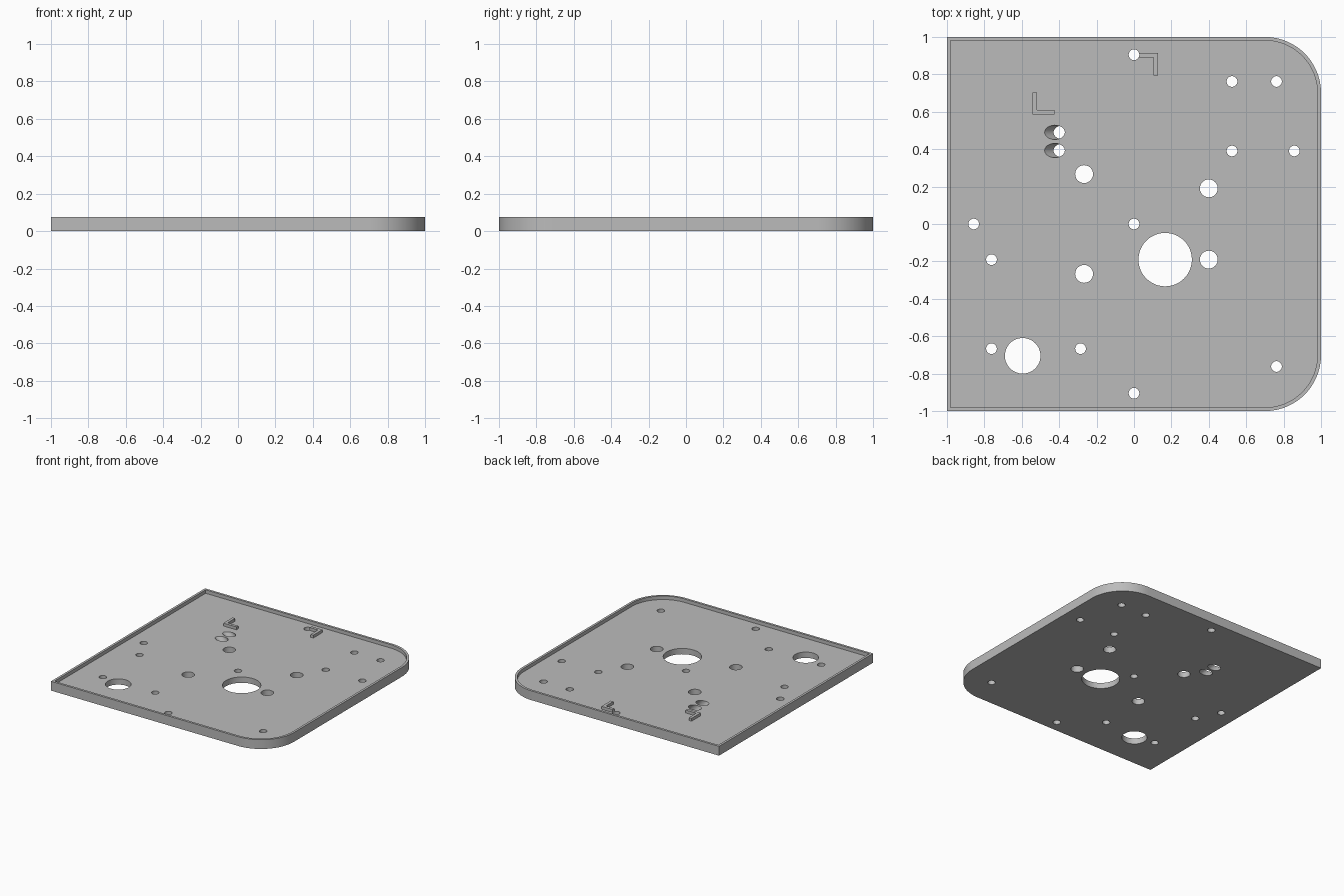
import bpy, bmesh, math
from mathutils import Matrix

if "Cube" in bpy.data.objects:
    bpy.data.objects.remove(bpy.data.objects["Cube"], do_unlink=True)

U = 1 / 105            # drawing unit
HEIGHT = 8 * U
FLOOR = 5 * U
RIM = 2 * U
CORNER = 0.3
GREY = (0.5, 0.5, 0.5, 1)

mat = bpy.data.materials.new("plain_grey")
mat.use_nodes = True
mat.diffuse_color = GREY
mat.node_tree.nodes["Principled BSDF"].inputs["Base Color"].default_value = GREY


def make_object(name, bm):
    bmesh.ops.recalc_face_normals(bm, faces=bm.faces)
    mesh = bpy.data.meshes.new(name)
    bm.to_mesh(mesh)
    bm.free()
    mesh.materials.append(mat)
    obj = bpy.data.objects.new(name, mesh)
    bpy.context.collection.objects.link(obj)
    return obj


def outline(inset):
    """Square with rounded corners on the +x side only."""
    half, r, c = 1 - inset, CORNER - inset, 1 - CORNER
    pts = [(-half, -half)]
    for sign, start in ((-1, -90), (1, 0)):
        for i in range(25):
            a = math.radians(start + i * 90 / 24)
            pts.append((c + r * math.cos(a), sign * c + r * math.sin(a)))
    return pts + [(-half, half)]


def add_ring(bm, pts, z):
    return [bm.verts.new((x, y, z)) for x, y in pts]


# Tray: underside, outer wall, rim, inner wall, floor
bm = bmesh.new()
rings = [add_ring(bm, outline(0), 0), add_ring(bm, outline(0), HEIGHT),
         add_ring(bm, outline(RIM), HEIGHT), add_ring(bm, outline(RIM), FLOOR)]
bm.faces.new(rings[0][::-1])
bm.faces.new(rings[-1])
for low, high in zip(rings, rings[1:]):
    n = len(low)
    for i in range(n):
        j = (i + 1) % n
        bm.faces.new((low[i], low[j], high[j], high[i]))
tray = make_object("tray", bm)


# Raised corner brackets on the floor
def bracket(name, x, y, d):
    arm, t = 12.5 * U * d, 2.5 * U * d
    shape = [(0, 0), (arm, 0), (arm, t), (t, t), (t, arm), (0, arm)]
    bm = bmesh.new()
    face = bm.faces.new(add_ring(bm, [(x + a, y + b) for a, b in shape], FLOOR))
    top = bmesh.ops.extrude_face_region(bm, geom=[face])["geom"]
    bmesh.ops.translate(bm, vec=(0, 0, 2.5 * U),
                        verts=[v for v in top if isinstance(v, bmesh.types.BMVert)])
    return make_object(name, bm)


brackets = [bracket("left_bracket", 0.128, 0.914, -1),
            bracket("right_bracket", -0.543, 0.585, 1)]

# Hole cutters: radius, then centres, in drawing units
holes = {
    3: [(0, 95), (55, 80), (80, 80), (55, 41), (90, 41), (-90, 0), (0, 0),
        (-80, -20), (-80, -70), (-30, -70), (80, -80), (0, -95)],
    5: [(-28, 28), (42, 20), (-28, -28), (42, -20)],
    10: [(-62.5, -74)],
    15: [(17.5, -20)],
}
bm = bmesh.new()


def drill(radius, matrix):
    bmesh.ops.create_cone(bm, cap_ends=True, segments=48, radius1=radius,
                          radius2=radius, depth=0.2, matrix=matrix)


for radius, centres in holes.items():
    for x, y in centres:
        drill(radius * U, Matrix.Translation((x * U, y * U, FLOOR / 2)))
# Two slanted holes
for y in (0.393, 0.49):
    drill(4 * U, Matrix.Translation((-0.4, y, FLOOR / 2))
          @ Matrix.Rotation(-math.pi / 4, 4, 'Y'))
cutter = make_object("hole_cutter", bm)
cutter.hide_render = True

# Cut, bake and shade
for obj in [tray, brackets[0]]:
    mod = obj.modifiers.new("holes", 'BOOLEAN')
    mod.operation = 'DIFFERENCE'
    mod.solver = 'EXACT'
    mod.object = cutter
    bpy.ops.object.select_all(action='DESELECT')
    obj.select_set(True)
    bpy.context.view_layer.objects.active = obj
    bpy.ops.object.modifier_apply(modifier=mod.name)
    bpy.ops.object.shade_smooth_by_angle(angle=math.radians(30))
bpy.data.objects.remove(cutter, do_unlink=True)
